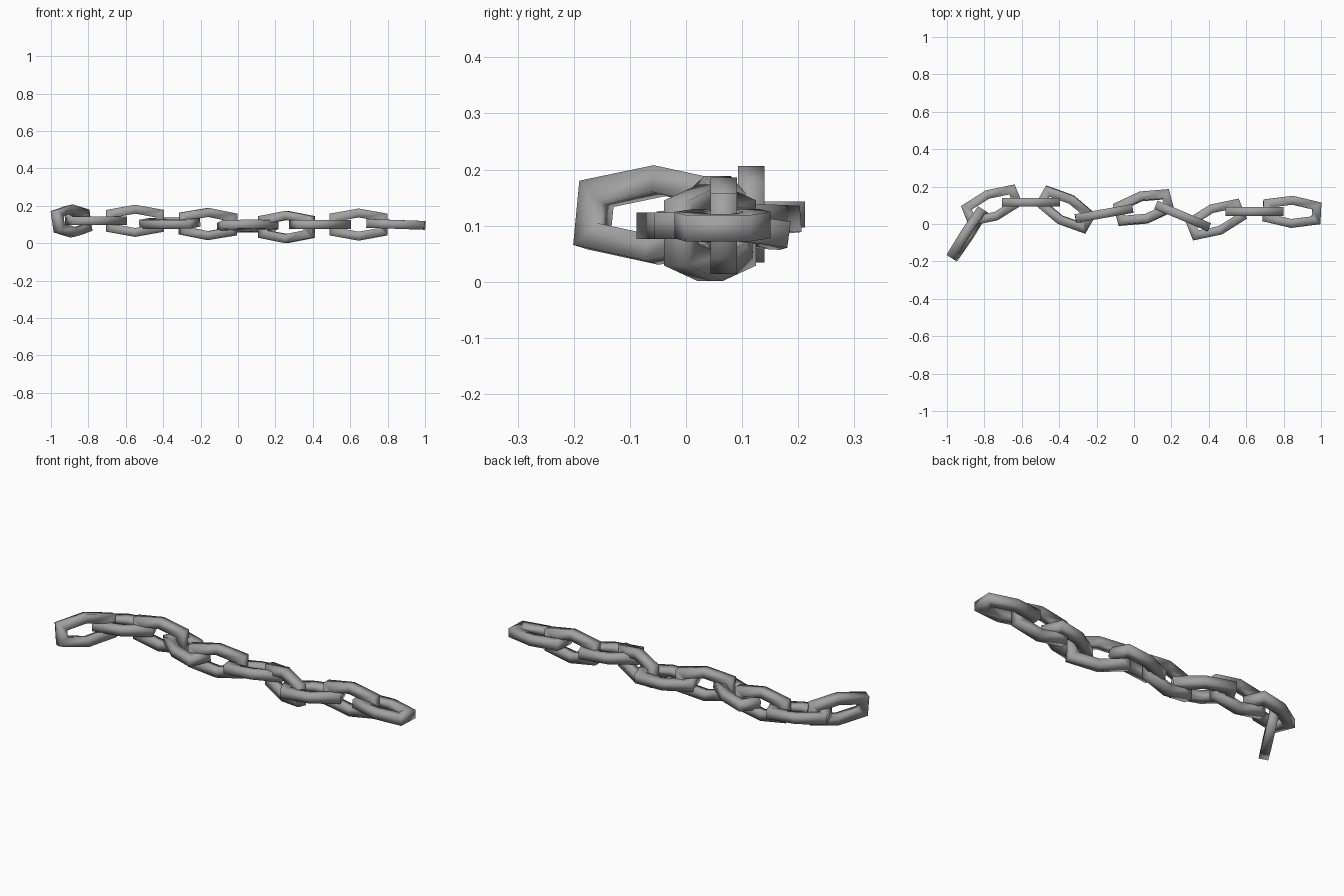
import bpy, bmesh
from math import radians
from mathutils import Matrix, Vector

cube = bpy.data.objects.get("Cube")
if cube:
    bpy.data.objects.remove(cube, do_unlink=True)

steel = bpy.data.materials.new("grey_steel")
steel.use_nodes = True
grey = (0.36, 0.36, 0.36, 1)
steel.diffuse_color = grey
steel.node_tree.nodes["Principled BSDF"].inputs["Base Color"].default_value = grey

HALF = 0.0235  # half thickness of the square bar
END_X, END_Y, PEAK_Y = 0.155, 0.058, 0.086


def link_mesh():
    """Six-cornered ring of square bar with mitred corners."""
    outline = [Vector(p) for p in (
        (END_X, -END_Y), (END_X, END_Y), (0, PEAK_Y),
        (-END_X, END_Y), (-END_X, -END_Y), (0, -PEAK_Y))]
    bm = bmesh.new()
    rings = []
    for i, p in enumerate(outline):
        before = (p - outline[i - 1]).normalized()
        after = (outline[(i + 1) % 6] - p).normalized()
        n1 = Vector((-before.y, before.x))
        n2 = Vector((-after.y, after.x))
        inner = p + (n1 + n2) / (1 + n1.dot(n2)) * 2 * HALF
        rings.append([bm.verts.new((q.x, q.y, z)) for q, z in (
            (p, -HALF), (p, HALF), (inner, HALF), (inner, -HALF))])
    for i, ring in enumerate(rings):
        nxt = rings[(i + 1) % 6]
        for j in range(4):
            k = (j + 1) % 4
            bm.faces.new((ring[j], nxt[j], nxt[k], ring[k]))
    bmesh.ops.recalc_face_normals(bm, faces=bm.faces)
    for f in bm.faces:
        f.smooth = True
    mesh = bpy.data.meshes.new("chain_link")
    bm.to_mesh(mesh)
    bm.free()
    mesh.materials.append(steel)
    return mesh


# Each link: centre, heading, roll and pitch in degrees
LINKS = [
    ((-0.89, -0.053, 0.119), 57, 80, 0),
    ((-0.76, 0.10, 0.12), 22, 0, 0),
    ((-0.55, 0.116, 0.12), 0, 90, 0),
    ((-0.365, 0.077, 0.107), -30, 5, 0),
    ((-0.16, 0.056, 0.103), 10, 90, 1),
    ((0.052, 0.088, 0.092), 15, -8, 0),
    ((0.26, 0.043, 0.087), -23, 90, 0),
    ((0.438, 0.024, 0.10), 22, 0, 0),
    ((0.645, 0.067, 0.10), 0, 90, 0),
    ((0.844, 0.065, 0.101), -3, 0, 2),
]

mesh = link_mesh()
for i, (centre, heading, roll, pitch) in enumerate(LINKS, 1):
    link = bpy.data.objects.new(f"chain_link_{i}", mesh)
    bpy.context.collection.objects.link(link)
    link.matrix_world = (Matrix.Translation(centre)
                         @ Matrix.Rotation(radians(heading), 4, "Z")
                         @ Matrix.Rotation(radians(pitch), 4, "Y")
                         @ Matrix.Rotation(radians(roll), 4, "X"))
